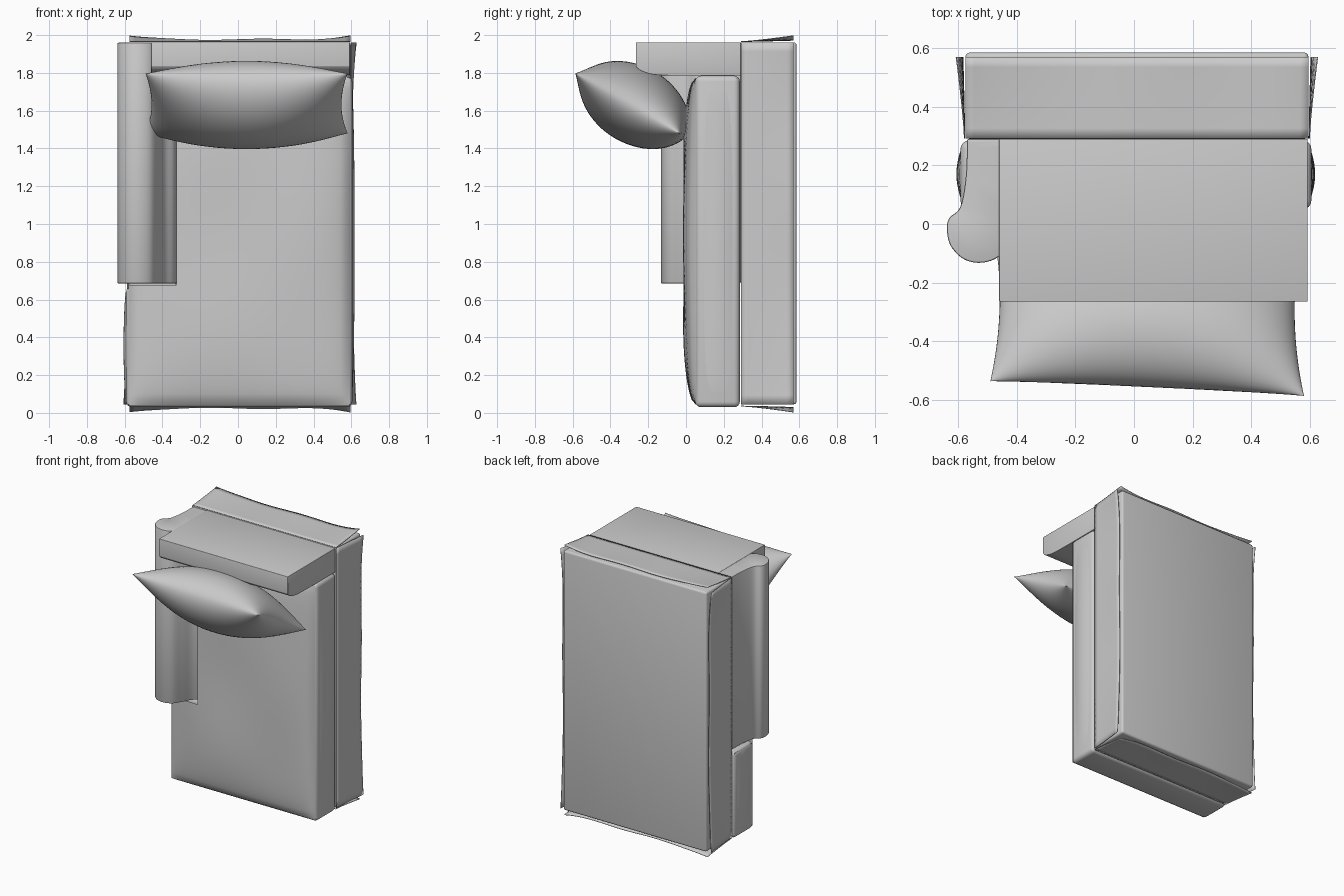
import bpy, bmesh, math
from mathutils import Vector

if "Cube" in bpy.data.objects:
    bpy.data.objects.remove(bpy.data.objects["Cube"])


def finish(name, bm, bevel=0, segs=3, angle=40):
    bmesh.ops.recalc_face_normals(bm, faces=bm.faces)
    me = bpy.data.meshes.new(name)
    bm.to_mesh(me)
    bm.free()
    ob = bpy.data.objects.new(name, me)
    bpy.context.collection.objects.link(ob)
    bpy.ops.object.select_all(action='DESELECT')
    bpy.context.view_layer.objects.active = ob
    ob.select_set(True)
    if bevel:
        mod = ob.modifiers.new("Bevel", 'BEVEL')
        mod.width, mod.segments, mod.limit_method = bevel, segs, 'ANGLE'
        mod.angle_limit = math.radians(40)
        bpy.ops.object.modifier_apply(modifier=mod.name)
    bpy.ops.object.shade_smooth_by_angle(angle=math.radians(angle))
    return ob


def prism(name, points, depth, **kw):
    """Extrude a closed 3D outline along the depth vector."""
    bm = bmesh.new()
    face = bm.faces.new([bm.verts.new(p) for p in points])
    geo = bmesh.ops.extrude_face_region(bm, geom=[face])['geom']
    bmesh.ops.translate(bm, vec=Vector(depth),
                        verts=[v for v in geo if isinstance(v, bmesh.types.BMVert)])
    return finish(name, bm, **kw)


def sheet(bm, nu, nv, fn, keep=lambda u, v: True):
    """Add a surface fn(u, v), u and v in 0..1."""
    vs = [[bm.verts.new(fn(i / nu, j / nv)) for j in range(nv + 1)] for i in range(nu + 1)]
    for i in range(nu):
        for j in range(nv):
            if keep((i + .5) / nu, (j + .5) / nv):
                bm.faces.new((vs[i][j], vs[i + 1][j], vs[i + 1][j + 1], vs[i][j + 1]))
    bmesh.ops.delete(bm, geom=[v for v in bm.verts if not v.link_faces], context='VERTS')


def smooth_curve(pts, n=6):
    """Catmull-Rom through open 2D points."""
    out = []
    p = [Vector(q) for q in [pts[0]] + pts + [pts[-1]]]
    for a, b, c, d in zip(p, p[1:], p[2:], p[3:]):
        for k in range(n):
            t = k / n
            out.append(.5 * (2 * b + (c - a) * t + (2 * a - 5 * b + 4 * c - d) * t * t
                             + (3 * b - a - 3 * c + d) * t ** 3))
    return out + [p[-1]]


# Base box
prism("base", [(-.575, .29, .045), (.595, .29, .045), (.595, .29, 1.962), (-.575, .29, 1.962)],
      (0, .295, 0), bevel=.015)

# L-shaped seat cushion
L = [(-.592, .03), (.605, .03), (.605, 1.785), (-.325, 1.785), (-.325, .67), (-.592, .67)]
prism("seat_cushion", [(x, .05, z) for x, z in L], (0, .235, 0), bevel=.03, segs=4)

# Domed front of the seat, leaving the arm corner open
X0, X1, Z0, Z1 = -.58, .593, .042, 1.775


def dome(u, v):
    f = ((1 - abs(2 * u - 1) ** 4) * (1 - abs(2 * v - 1) ** 4)) ** .5
    ripple = .006 * math.sin(7 * u + 2) * math.sin(9 * v) * f
    return (X0 + (X1 - X0) * u, .053 - .066 * f + ripple, Z0 + (Z1 - Z0) * v)


bm = bmesh.new()
sheet(bm, 46, 60, dome, lambda u, v: not (X0 + (X1 - X0) * u < -.325 and Z0 + (Z1 - Z0) * v > .67))
finish("seat_front", bm)

# Side bulges of the seat cushion
for name, x, s, top in (("seat_bulge_right", .598, 1, 1.77), ("seat_bulge_left", -.586, -1, .66)):
    bm = bmesh.new()
    sheet(bm, 12, 24, lambda u, v: (x + s * .02 * math.sin(math.pi * u) * math.sin(math.pi * v) ** .4,
                                    .07 + .2 * u, .05 + (top - .05) * v))
    finish(name, bm)

# Rolled armrest
arm = smooth_curve([(-.57, .29), (-.573, .17), (-.592, .06), (-.63, .02), (-.638, -.02), (-.625, -.075),
                    (-.58, -.12), (-.52, -.132), (-.46, -.11), (-.42, -.05), (-.385, .01),
                    (-.335, .06), (-.325, .14), (-.325, .29)])
prism("armrest", [(p.x, p.y, .685) for p in arm], (0, 0, 1.275), bevel=.006, segs=2)

# Backrest slab with a curved lower lip
back = [(.29, 1.962), (-.265, 1.962)] + [tuple(p) for p in smooth_curve(
    [(-.265, 1.835), (-.245, 1.815), (-.2, 1.797), (-.14, 1.788), (.0, 1.785)])] + [(.29, 1.785)]
prism("backrest", [(-.46, y, z) for y, z in back], (1.052, 0, 0), bevel=.01)


# Flared fabric skirt around the base
def skirt(name, along, out, lo, hi, edge, flare):
    def fn(u, v):
        t = 2 * u - 1
        w = flare * (.3 + .1 * math.sin(13 * u) + .6 * abs(t) ** 5) * v ** 1.3
        p = Vector((0, .292 + .278 * v, 0))
        p[along] = lo + (hi - lo) * u
        p[out] = edge + w
        return p
    bm = bmesh.new()
    sheet(bm, 40, 8, fn)
    ob = finish(name, bm)
    mod = ob.modifiers.new("Thickness", 'SOLIDIFY')
    mod.thickness, mod.offset = .004, 0


skirt("skirt_right", 2, 0, .045, 1.962, .598, .03)
skirt("skirt_left", 2, 0, .045, 1.962, -.578, -.03)
skirt("skirt_top", 0, 2, -.575, .595, 1.966, .033)
skirt("skirt_bottom", 0, 2, -.575, .595, .036, -.034)

# Tilted pillow with pinched corners
bm = bmesh.new()
ca, sa = .87, .5
for side in (1, -1):
    def pillow(a, b):
        u, v = math.sin(math.pi * (a - .5)), math.sin(math.pi * (b - .5))
        t = side * .205 * max(0, (1 - u * u) * (1 - v * v)) ** .55
        x = .535 * u * (1 - .06 * (1 - v * v))
        d = .335 * v * (1 - .07 * (1 - u * u)) * (1 - .1 * (v < 0) * u * u)
        return (.045 + x, -.27 - ca * d + sa * t - .025 * u, 1.63 + sa * d + ca * t)
    sheet(bm, 40, 32, pillow)
bmesh.ops.remove_doubles(bm, verts=bm.verts, dist=.0005)
finish("pillow", bm, angle=75)
